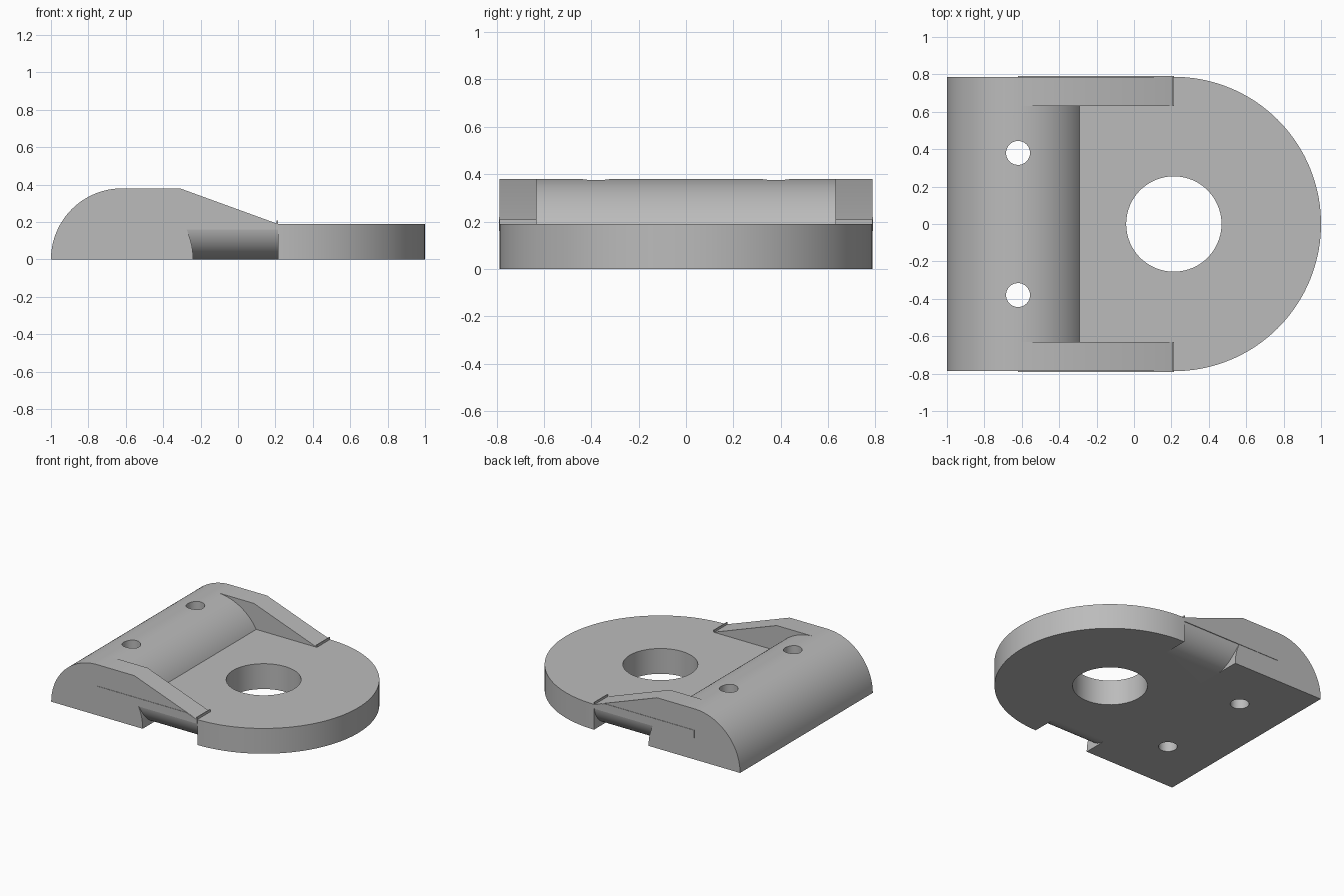
import bpy, bmesh, math
from mathutils import Vector

cube = bpy.data.objects.get("Cube")
if cube:
    bpy.data.objects.remove(cube, do_unlink=True)

grey = bpy.data.materials.new("plain grey")
grey.use_nodes = True
COLOUR = (0.5, 0.5, 0.5, 1)
grey.diffuse_color = COLOUR
grey.node_tree.nodes["Principled BSDF"].inputs["Base Color"].default_value = COLOUR

HALF = 0.787            # half width, also the radius of the round end
THICK = 0.19            # plate thickness
HEIGHT = 0.38           # ridge height and radius
HUB_X, RIDGE_X = 0.213, -0.62


def arc(cx, cy, r, start, end, steps):
    """Points on a circular arc, angles in degrees."""
    angles = [math.radians(start + (end - start) * i / steps) for i in range(steps + 1)]
    return [(cx + r * math.cos(a), cy + r * math.sin(a)) for a in angles]


def prism(name, profile, axis, low, high):
    """Extrude a 2D profile along an axis between two positions."""
    place = {"x": lambda p: (low, p[0], p[1]),
             "y": lambda p: (p[0], low, p[1]),
             "z": lambda p: (p[0], p[1], low)}[axis]
    bm = bmesh.new()
    base = bm.faces.new([bm.verts.new(place(p)) for p in profile])
    moved = bmesh.ops.extrude_face_region(bm, geom=[base])["geom"]
    shift = Vector([high - low if a == axis else 0 for a in "xyz"])
    bmesh.ops.translate(bm, vec=shift,
                        verts=[v for v in moved if isinstance(v, bmesh.types.BMVert)])
    bmesh.ops.recalc_face_normals(bm, faces=bm.faces)
    mesh = bpy.data.meshes.new(name)
    bm.to_mesh(mesh)
    bm.free()
    mesh.materials.append(grey)
    obj = bpy.data.objects.new(name, mesh)
    bpy.context.collection.objects.link(obj)
    return obj


def select_only(obj):
    bpy.ops.object.select_all(action="DESELECT")
    obj.select_set(True)
    bpy.context.view_layer.objects.active = obj


def combine(obj, tool, operation):
    """Apply a boolean and remove the tool object."""
    mod = obj.modifiers.new(operation.lower(), "BOOLEAN")
    mod.operation, mod.solver, mod.object = operation, "EXACT", tool
    select_only(obj)
    bpy.ops.object.modifier_apply(modifier=mod.name)
    bpy.data.objects.remove(tool, do_unlink=True)


def drill(obj, x, y, radius):
    hole = prism("hole_cutter", arc(x, y, radius, 0, 354, 59), "z", -0.2, 0.7)
    hole.hide_render = True
    combine(obj, hole, "DIFFERENCE")


# Round-ended plate joined to a middle slab with rounded lower edges
plate = prism("base_plate", arc(HUB_X, 0, HALF, -90, 90, 72), "z", 0, THICK)
edge = HALF - THICK
slab_profile = arc(edge, THICK, THICK, -90, 0, 20) + arc(-edge, THICK, THICK, 180, 270, 20)
slab = prism("middle_slab", slab_profile, "x", -0.5, HUB_X)
combine(plate, slab, "UNION")
drill(plate, HUB_X, 0, 0.255)

# Half-round ridge across the straight end, with two screw holes
ridge = prism("round_ridge", arc(RIDGE_X, 0, HEIGHT, 0, 180, 72), "y", -HALF, HALF)
for y in (-0.38, 0.38):
    drill(ridge, RIDGE_X, y, 0.064)

# Sloping side ribs with a thin end lip, and a slim raised strip outside
rib_profile = [(RIDGE_X, THICK - 0.02), (RIDGE_X, HEIGHT), (-0.31, HEIGHT),
               (0.207, 0.192), (0.207, 0.208), (HUB_X, 0.208), (HUB_X, THICK - 0.02)]
strip_profile = [(RIDGE_X, 0.16), (RIDGE_X, 0.22), (0.125, 0.22), (HUB_X, THICK), (HUB_X, 0.16)]
parts = [plate, ridge]
for side, s in (("left", 1), ("right", -1)):
    pos = "back" if s > 0 else "front"
    parts.append(prism(pos + "_rib", rib_profile, "y", s * 0.632, s * HALF))
    parts.append(prism(pos + "_strip", strip_profile, "y", s * (HALF - 0.004), s * (HALF + 0.003)))

for obj in parts:
    select_only(obj)
    bpy.ops.object.shade_smooth_by_angle(angle=math.radians(30))
